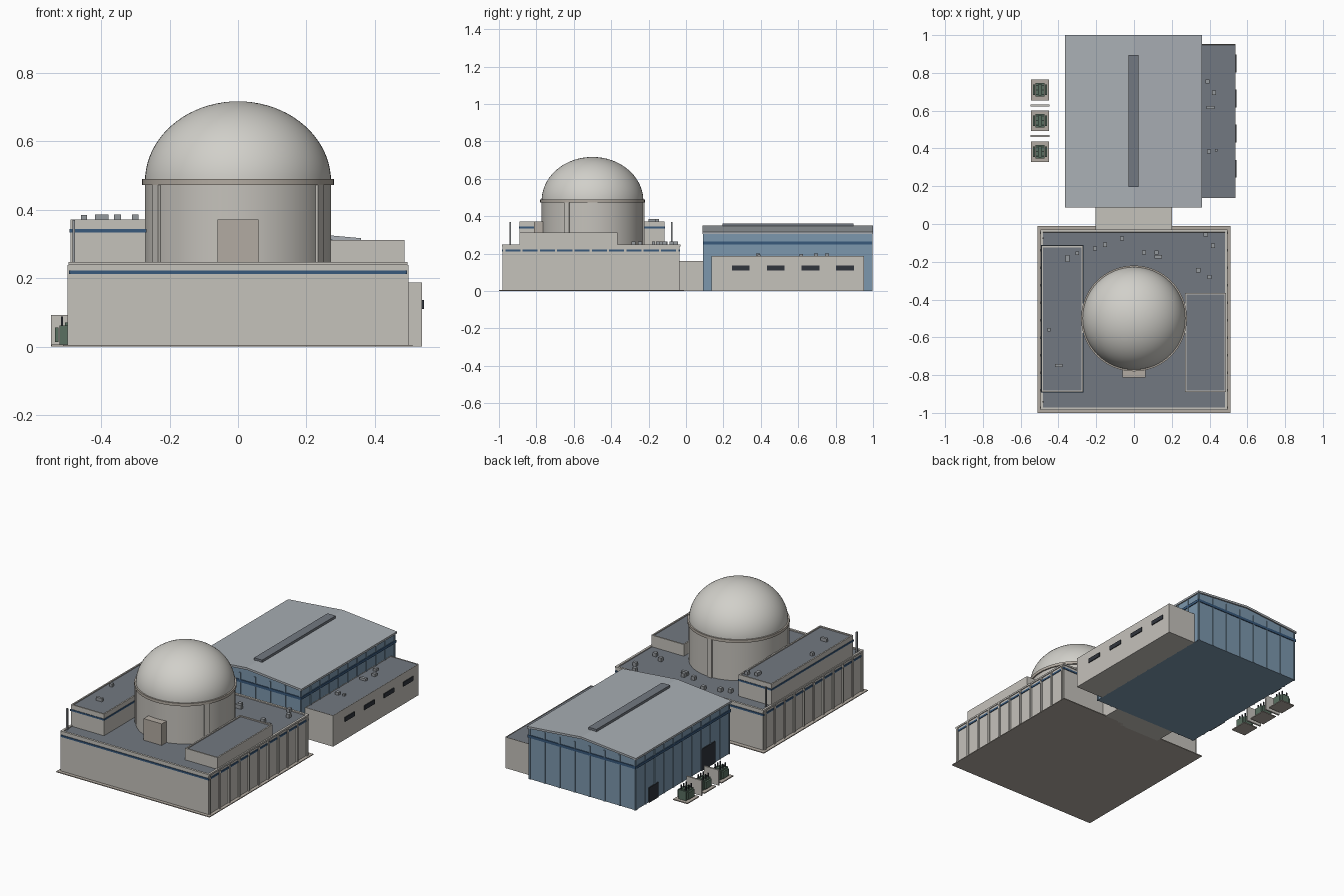
import bpy, bmesh
from math import radians, cos, sin, pi

if "Cube" in bpy.data.objects:
    bpy.data.objects.remove(bpy.data.objects["Cube"])

def mat(name, r, g, b):
    m = bpy.data.materials.new(name)
    m.diffuse_color = (r, g, b, 1)
    m.use_nodes = True
    m.node_tree.nodes["Principled BSDF"].inputs["Base Color"].default_value = m.diffuse_color
    return m

CONC = mat("concrete", .56, .54, .50)
PALE = mat("pale_concrete", .64, .63, .59)
TRIM = mat("trim_concrete", .45, .41, .36)
ROOF = mat("roof_grey", .17, .19, .22)
METAL = mat("metal_roof", .40, .43, .46)
BLUE = mat("blue_cladding", .20, .31, .42)
NAVY = mat("navy_band", .04, .10, .20)
DARK = mat("dark_opening", .03, .035, .045)
GREEN = mat("green_equipment", .10, .16, .12)
VENT = mat("vent_grey", .30, .32, .34)

def finish(name, bm, *mats):
    bmesh.ops.recalc_face_normals(bm, faces=bm.faces)
    me = bpy.data.meshes.new(name)
    bm.to_mesh(me)
    bm.free()
    for m in mats:
        me.materials.append(m)
    ob = bpy.data.objects.new(name, me)
    bpy.context.collection.objects.link(ob)
    return ob

def add_box(bm, x0, x1, y0, y1, z0, z1):
    vs = bmesh.ops.create_cube(bm, size=1)["verts"]
    for v in vs:
        v.co = (x0 + (v.co.x + .5) * (x1 - x0), y0 + (v.co.y + .5) * (y1 - y0),
                z0 + (v.co.z + .5) * (z1 - z0))

def boxes(name, m, *dims):
    bm = bmesh.new()
    for d in dims:
        add_box(bm, *d)
    return finish(name, bm, m)

def building(name, dims, lip=.012, depth=.006):
    """Block with a parapet around a recessed dark roof."""
    bm = bmesh.new()
    add_box(bm, *dims)
    top = max(bm.faces, key=lambda f: f.calc_center_median().z)
    bmesh.ops.inset_region(bm, faces=[top], thickness=lip)
    bmesh.ops.inset_region(bm, faces=[top], thickness=.0005, depth=-depth)
    top.material_index = 1
    return finish(name, bm, CONC, ROOF)

def band(name, m, x0, x1, y0, y1, z0, z1, out=.003):
    """Four thin strips wrapped around a block."""
    o = out
    boxes(name, m, (x0-o, x1+o, y0-o, y0, z0, z1), (x0-o, x1+o, y1, y1+o, z0, z1),
          (x0-o, x0, y0, y1, z0, z1), (x1, x1+o, y0, y1, z0, z1))

def lathe(name, m, profile, n=64, cy=-.5):
    """Revolve (radius, z) points around the containment axis."""
    bm = bmesh.new()
    rings = []
    for r, z in profile:
        if r < 1e-5:
            rings.append([bm.verts.new((0, cy, z))] * n)
        else:
            rings.append([bm.verts.new((r*cos(2*pi*i/n), cy + r*sin(2*pi*i/n), z)) for i in range(n)])
    for a, b in zip(rings, rings[1:]):
        for i in range(n):
            j = (i + 1) % n
            vs = list(dict.fromkeys((a[i], a[j], b[j], b[i])))
            if len(vs) > 2:
                bm.faces.new(vs)
    ob = finish(name, bm, m)
    bpy.ops.object.select_all(action='DESELECT')
    ob.select_set(True)
    bpy.context.view_layer.objects.active = ob
    bpy.ops.object.shade_smooth_by_angle(angle=radians(35))

# Main reactor building with its raised wings
boxes("base_slab", TRIM, (-.512, .51, -1, -.01, 0, .005))
building("main_building", (-.49, .49, -.98, -.035, .005, .248))
band("main_band", NAVY, -.49, .49, -.98, -.035, .212, .223, .004)
band("main_coping", CONC, -.49, .49, -.98, -.035, .238, .248, .005)
building("left_wing", (-.49, -.27, -.89, -.115, .24, .372))
band("left_wing_band", NAVY, -.49, -.27, -.89, -.115, .334, .344)
building("right_wing", (.27, .487, -.89, -.365, .24, .312))
boxes("wall_ribs", CONC, *[(s*.4935 - .0045, s*.4935 + .0045, y - .006, y + .006, .005, .238)
      for s in (-1, 1) for y in [-.972 + .0925*i for i in range(11)]])
boxes("roof_masts", VENT, *[(-.484, -.476, y - .004, y + .004, .24, .37) for y in (-.94, -.075)])

# Containment drum, ring, dome, buttresses and hatch
lathe("containment_drum", CONC, [(0, .24), (.272, .24), (.272, .48), (0, .48)])
lathe("ring_beam", TRIM, [(.26, .473), (.28, .473), (.28, .49), (.26, .49)])
lathe("dome", PALE, [(.272*cos(pi/2*i/20), .482 + .235*sin(pi/2*i/20)) for i in range(20)] + [(0, .717)])
for k, a in enumerate((-30, 90, 210)):
    ob = boxes(f"buttress_{k+1}", CONC, (.255, .279, -.016, .016, .24, .476))
    ob.location = (0, -.5, 0)
    ob.rotation_euler.z = radians(a)
boxes("equipment_hatch", TRIM, (-.06, .06, -.812, -.75, .24, .372))

# Link between the buildings
boxes("link_corridor", CONC, (-.204, .2, -.037, .095, 0, .162))

# Turbine hall: gabled walls and roof
def gable(name, m, pts, y0, y1):
    bm = bmesh.new()
    f = bm.faces.new([bm.verts.new((x, y0, z)) for x, z in pts])
    r = bmesh.ops.extrude_face_region(bm, geom=[f])["geom"]
    for v in r:
        if isinstance(v, bmesh.types.BMVert):
            v.co.y = y1
    finish(name, bm, m)

CX, X0, X1, Y0, Y1 = -.003, -.358, .352, .095, .992
gable("hall_walls", BLUE, [(X0, 0), (X1, 0), (X1, .308), (CX, .34), (X0, .308)], Y0, Y1)
gable("hall_roof", METAL, [(-.366, .305), (CX, .337), (.36, .305), (.36, .317), (CX, .35), (-.366, .317)], .088, 1)
boxes("ridge_vent", ROOF, (-.03, .024, .195, .895, .335, .362))
band("hall_band", NAVY, X0, X1, Y0, Y1, .25, .266, .005)
ribs = []
for i in range(11):
    y = Y0 + .006 + (Y1 - Y0 - .012) * i / 10
    ribs += [(x - .004, x + .004, y - .005, y + .005, 0, .307) for x in (X0, X1)]
for i in range(8):
    x = X0 + .005 + (X1 - X0 - .01) * i / 7
    ribs += [(x - .005, x + .005, y - .004, y + .004, 0, .307) for y in (Y0, Y1)]
boxes("hall_ribs", BLUE, *ribs)
boxes("hall_doors", DARK, (-.364, -.35, .78, .87, 0, .09), (-.364, -.35, .24, .37, 0, .13))

# Side annex with windows
building("side_annex", (.35, .538, .137, .952, 0, .187), .004, .003)
boxes("annex_windows", DARK, *[(.53, .543, y, y + .095, .11, .136) for y in (.245, .432, .618, .802)])

# Rooftop units
def unit(x, y, z, s=.011, h=.02):
    return (x - s, x + s, y - s, y + s, z - .008, z + h)

units = [unit(x, y, .244) for x, y in ((-.206, -.13), (-.153, -.11), (-.063, -.077), (.053, -.15), (.12, -.15),
         (.38, -.055), (.418, -.115), (.34, -.245), (.40, -.28))]
units.append((.108, .148, -.182, -.165, .24, .264))
units += [(-.362, -.342, -.2, -.165, .36, .386), unit(-.30, -.155, .368, .01, .018),
          unit(-.45, -.56, .368, .009, .017), (-.418, -.378, -.757, -.742, .36, .386)]
units += [unit(x, y, .184, .011, .016) for x, y in ((.39, .754), (.423, .695), (.397, .384))]
units += [unit(.436, .39, .184, .007, .012), (.385, .425, .608, .626, .18, .198)]
boxes("rooftop_units", VENT, *units)

# Transformers with pads, radiators, bushings and fire walls
for k, y in enumerate((.383, .547, .71)):
    boxes(f"transformer_pad_{k+1}", TRIM, (-.545, -.45, y - .055, y + .055, 0, .006))
    boxes(f"transformer_{k+1}", GREEN, (-.522, -.473, y - .036, y + .036, .006, .062),
          *[(x - .005, x + .005, y - .028, y + .028, .014, .056) for x in (-.53, -.465)],
          (-.506, -.489, y - .03, y + .03, .06, .07))
    boxes(f"bushings_{k+1}", DARK, *[(x - .003, x + .003, y + d - .003, y + d + .003, .06, .088)
          for x in (-.514, -.481) for d in (-.024, 0, .024)])
boxes("fire_walls", CONC, *[(-.547, -.448, y - .005, y + .005, 0, .092) for y in (.465, .628)])
